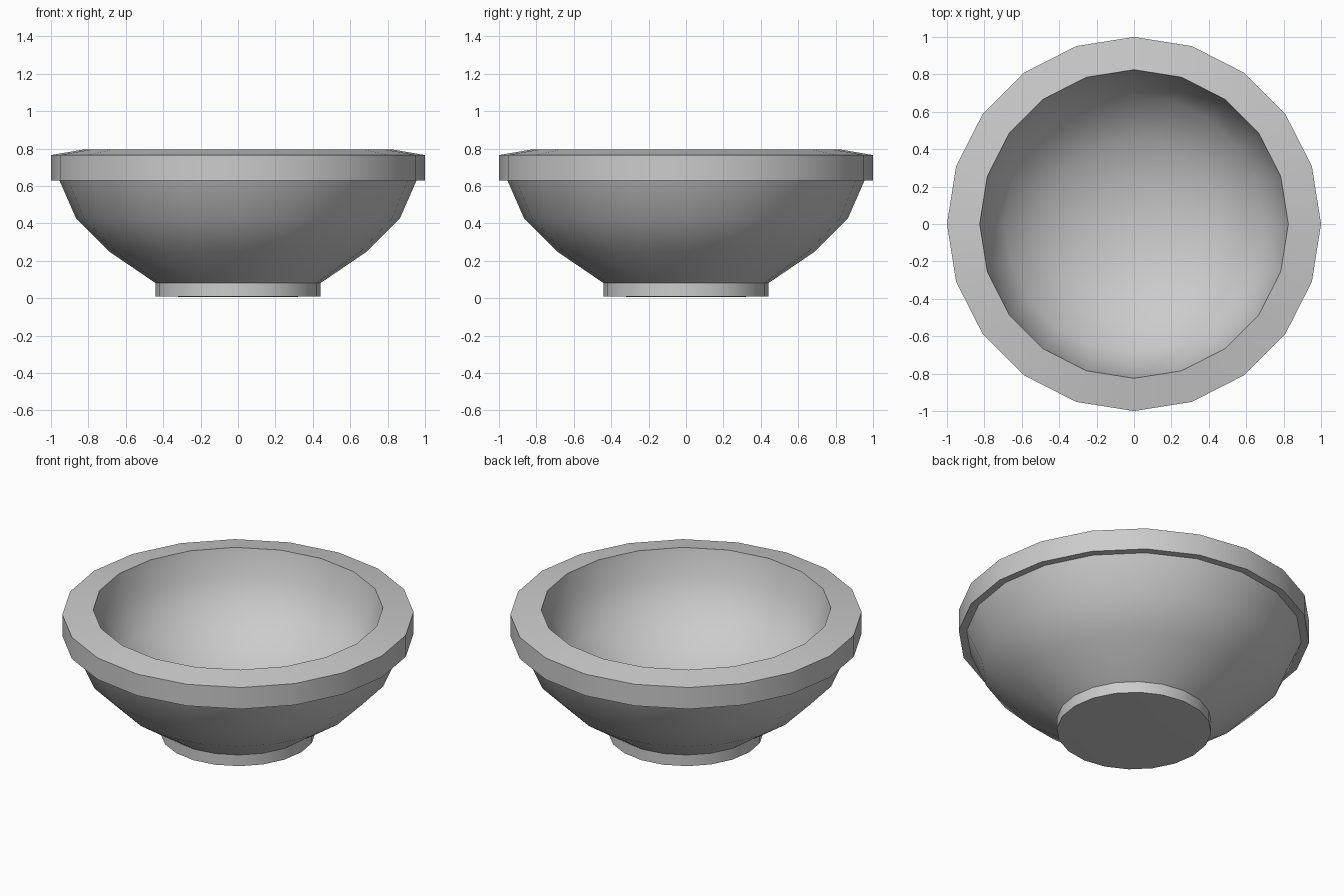
import bpy, bmesh, math

if "Cube" in bpy.data.objects:
    bpy.data.objects.remove(bpy.data.objects["Cube"])

SIDES = 20

# Closed profile (radius, height): foot, outer wall, overhanging lip, inner wall
profile = [
    (0, 0.005), (0.2, 0.005), (0.44, 0.01), (0.44, 0.08),
    (0.69, 0.25), (0.865, 0.425), (0.955, 0.63),
    (1.0, 0.63), (1.0, 0.765), (0.825, 0.795),
    (0.79, 0.63), (0.69, 0.45), (0.46, 0.29), (0.22, 0.215), (0, 0.20),
]


def lathe(name, points, sides):
    bm = bmesh.new()
    rings = []
    for r, z in points:
        n = sides if r > 0 else 1
        rings.append([bm.verts.new((r * math.cos(math.tau * i / sides),
                                    r * math.sin(math.tau * i / sides), z))
                      for i in range(n)])
    for a, b in zip(rings, rings[1:]):
        for i in range(sides):
            j = (i + 1) % sides
            quad = [a[i % len(a)], a[j % len(a)], b[j % len(b)], b[i % len(b)]]
            bm.faces.new(list(dict.fromkeys(quad)))
    bmesh.ops.recalc_face_normals(bm, faces=bm.faces)
    mesh = bpy.data.meshes.new(name)
    bm.to_mesh(mesh)
    bm.free()
    obj = bpy.data.objects.new(name, mesh)
    bpy.context.collection.objects.link(obj)
    return obj


# Bowl, smooth walls with crisp rim and foot edges
bowl = lathe("bowl", profile, SIDES)
bpy.context.view_layer.objects.active = bowl
bowl.select_set(True)
bpy.ops.object.shade_smooth_by_angle(angle=math.radians(30))
